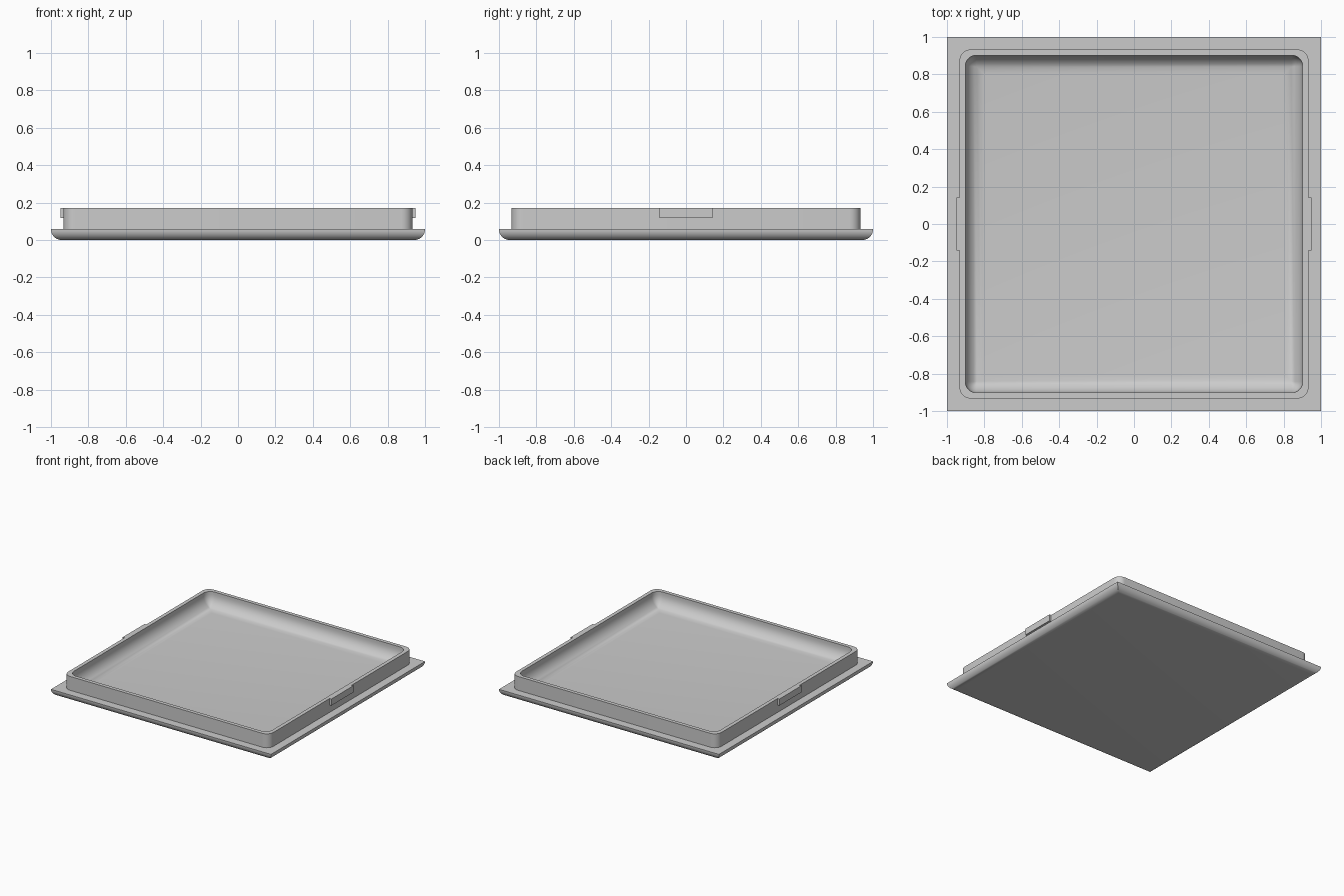
import bpy, bmesh
from math import sin, cos, pi

if "Cube" in bpy.data.objects:
    bpy.data.objects.remove(bpy.data.objects["Cube"], do_unlink=True)

grey = bpy.data.materials.new("plain grey")
grey.use_nodes = True
grey.diffuse_color = (0.6, 0.6, 0.6, 1)
grey.node_tree.nodes["Principled BSDF"].inputs["Base Color"].default_value = (0.6, 0.6, 0.6, 1)

RIM_TOP, LEDGE, FLOOR = 0.172, 0.058, 0.05
EDGE_R, FILLET_R, CORNER_R = 0.057, 0.1, 0.06
OUTER, INNER = 0.933, 0.902
STEPS = 8


def finish(bm, name):
    """Turn a bmesh into a shaded grey object."""
    bmesh.ops.recalc_face_normals(bm, faces=bm.faces)
    mesh = bpy.data.meshes.new(name)
    bm.to_mesh(mesh)
    bm.free()
    mesh.materials.append(grey)
    obj = bpy.data.objects.new(name, mesh)
    bpy.context.collection.objects.link(obj)
    bpy.ops.object.select_all(action="DESELECT")
    obj.select_set(True)
    bpy.context.view_layer.objects.active = obj
    bpy.ops.object.shade_smooth_by_angle(angle=pi / 6)
    return obj


def ring(bm, half, radius, z):
    """Rounded square loop of vertices."""
    verts = []
    for sx, sy, start in ((1, 1, 0), (-1, 1, 1), (-1, -1, 2), (1, -1, 3)):
        for i in range(STEPS + 1):
            a = (start + i / STEPS) * pi / 2
            verts.append(bm.verts.new((sx * (half - radius) + radius * cos(a),
                                       sy * (half - radius) + radius * sin(a), z)))
    return verts


# Cross-section from the underside, over the rim, to the tray floor
angles = [i / STEPS * pi / 2 for i in range(STEPS + 1)]
section = [(1 - EDGE_R * (1 - sin(a)), 0, EDGE_R * (1 - cos(a))) for a in angles]
section += [(1, 0, LEDGE), (OUTER, CORNER_R, LEDGE), (OUTER, CORNER_R, RIM_TOP),
            (INNER, CORNER_R, RIM_TOP)]
for a in angles:
    inset = FILLET_R * (1 - cos(a))
    section.append((INNER - inset, max(CORNER_R - inset, 0),
                    FLOOR + FILLET_R * (1 - sin(a))))

# Lid: loft the section round the square and cap both ends
bm = bmesh.new()
rings = [ring(bm, *s) for s in section]
for low, high in zip(rings, rings[1:]):
    for i in range(len(low)):
        j = (i + 1) % len(low)
        bm.faces.new((low[i], low[j], high[j], high[i]))
bm.faces.new(rings[0][::-1])
bm.faces.new(rings[-1])
bmesh.ops.remove_doubles(bm, verts=bm.verts, dist=0.0002)
finish(bm, "lid")

# Snap tabs on the left and right of the rim
for side, name in ((1, "left_tab"), (-1, "right_tab")):
    bm = bmesh.new()
    bmesh.ops.create_cube(bm, size=1)
    bmesh.ops.scale(bm, vec=(0.03, 0.284, 0.054), verts=bm.verts)
    bmesh.ops.translate(bm, vec=(side * 0.934, 0, RIM_TOP - 0.027), verts=bm.verts)
    finish(bm, name)
